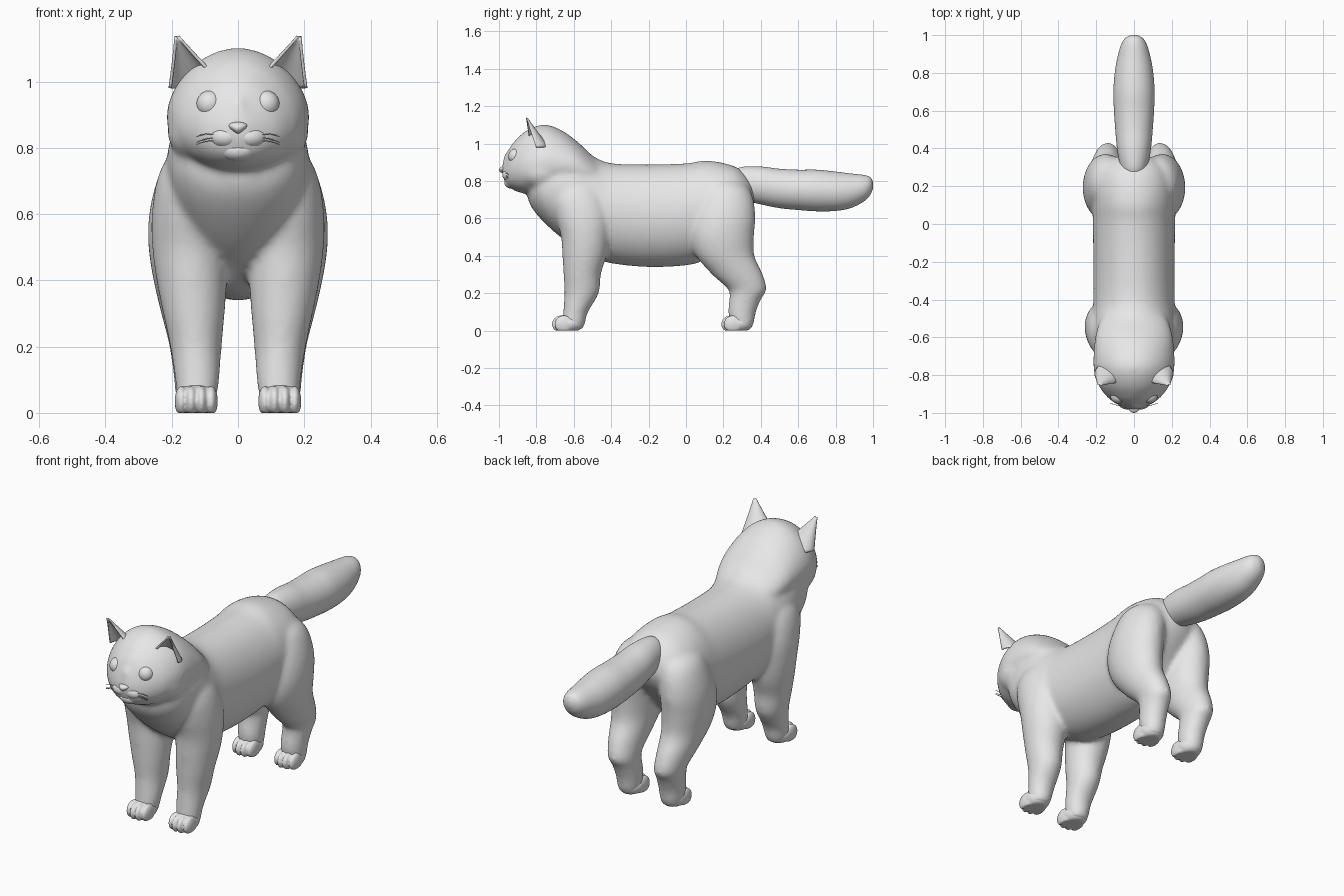
import bpy, bmesh, math
from mathutils import Vector, Matrix

if "Cube" in bpy.data.objects:
    bpy.data.objects.remove(bpy.data.objects["Cube"])

fur = bpy.data.materials.new("soft_grey")
fur.diffuse_color = (0.8, 0.8, 0.8, 1)
fur.use_nodes = True
fur.node_tree.nodes["Principled BSDF"].inputs["Base Color"].default_value = fur.diffuse_color


def finish(bm, name):
    """Turn a bmesh into a smooth shaded object."""
    bmesh.ops.recalc_face_normals(bm, faces=bm.faces[:])
    for f in bm.faces:
        f.smooth = True
    me = bpy.data.meshes.new(name)
    bm.to_mesh(me)
    bm.free()
    me.materials.append(fur)
    ob = bpy.data.objects.new(name, me)
    bpy.context.collection.objects.link(ob)
    return ob


def fuse(ob, voxel, rounds):
    """Melt overlapping solids into one soft skin."""
    re = ob.modifiers.new("fuse", 'REMESH')
    re.mode = 'VOXEL'
    re.voxel_size = voxel
    re.use_smooth_shade = True
    sm = ob.modifiers.new("soften", 'SMOOTH')
    sm.factor = .5
    sm.iterations = rounds


def spline(rows, steps=8):
    """Smoothly interpolate rows of numbers."""
    out = []
    for i in range(len(rows) - 1):
        p0, p1 = rows[max(i - 1, 0)], rows[i]
        p2, p3 = rows[i + 1], rows[min(i + 2, len(rows) - 1)]
        for k in range(steps):
            t = k / steps
            out.append([0.5 * (2 * b + (c - a) * t + (2 * a - 5 * b + 4 * c - d) * t * t
                               + (3 * b - a - 3 * c + d) * t ** 3)
                        for a, b, c, d in zip(p0, p1, p2, p3)])
    return out + [list(rows[-1])]


def skin(bm, rings):
    loops = [[bm.verts.new(p) for p in ring] for ring in rings]
    n = len(loops[0])
    for a, b in zip(loops, loops[1:]):
        for i in range(n):
            j = (i + 1) % n
            bm.faces.new((a[i], a[j], b[j], b[i]))
    bm.faces.new(loops[0])
    bm.faces.new(loops[-1][::-1])


ANGLES = [2 * math.pi * i / 72 for i in range(72)]


def loft_y(bm, rows, egg=0):
    """Rows: y, bottom z, top z, half width; egg narrows the top."""
    skin(bm, [[(w * math.cos(a) * (1 - egg * math.sin(a)), y,
                (lo + hi) / 2 + (hi - lo) / 2 * math.sin(a)) for a in ANGLES]
              for y, lo, hi, w in spline(rows)])


def loft_z(bm, rows, s):
    """Rows: z, x, y, x radius, y radius; s picks the side."""
    skin(bm, [[(s * (x + (rx + .003) * math.cos(a)), y + (ry + .003) * math.sin(a), z) for a in ANGLES]
              for z, x, y, rx, ry in spline(rows)])


def ball(bm, c, r, flat=False):
    m = Matrix.Translation(c) @ Matrix.Diagonal((*r, 1))
    res = bmesh.ops.create_uvsphere(bm, u_segments=32, v_segments=20, radius=1, matrix=m)
    if flat:  # flat sole on the ground
        for v in res["verts"]:
            v.co.z = max(v.co.z, 0)


TORSO = [(-.845, .70, .80, .06), (-.82, .65, .88, .14), (-.77, .59, .95, .19),
         (-.69, .515, 1.0, .21), (-.6, .45, 1.0, .217), (-.5, .395, .935, .217),
         (-.4, .36, .895, .215), (-.2, .34, .888, .215), (0, .349, .894, .218),
         (.1, .378, .909, .219), (.2, .45, .896, .213), (.28, .55, .868, .18),
         (.34, .63, .81, .12), (.37, .69, .75, .04)]
HEAD = [(-.982, .83, .89, .03), (-.962, .78, .935, .075), (-.935, .758, .99, .12),
        (-.9, .742, 1.03, .155), (-.86, .732, 1.065, .183), (-.8, .73, 1.094, .206),
        (-.74, .735, 1.1, .213), (-.66, .75, 1.068, .21), (-.58, .76, 1.01, .2),
        (-.5, .76, .935, .17), (-.42, .76, .88, .1)]
FRONT_LEG = [(.005, .125, -.60, .045, .045), (.04, .125, -.60, .056, .058), (.1, .123, -.59, .064, .064),
             (.2, .127, -.558, .075, .089), (.3, .133, -.555, .09, .097), (.4, .14, -.543, .103, .115),
             (.5, .148, -.54, .108, .125), (.6, .153, -.55, .104, .14), (.7, .142, -.57, .1, .14),
             (.77, .125, -.58, .085, .11), (.82, .11, -.58, .04, .05)]
HIND_LEG = [(.005, .128, .30, .045, .045), (.04, .128, .30, .056, .06), (.1, .128, .30, .062, .072),
            (.17, .133, .317, .066, .083), (.22, .138, .328, .07, .1), (.3, .145, .275, .084, .133),
            (.4, .15, .21, .102, .153), (.5, .153, .192, .114, .168), (.6, .15, .2, .115, .168),
            (.7, .133, .21, .109, .148), (.77, .115, .21, .092, .115), (.82, .1, .2, .04, .05)]

# body, head and legs
bm = bmesh.new()
loft_y(bm, TORSO)
loft_y(bm, HEAD, .14)
ball(bm, (0, -.94, .905), (.032, .04, .06))                # nose bridge
for s in (-1, 1):
    loft_z(bm, FRONT_LEG, s)
    loft_z(bm, HIND_LEG, s)
    ball(bm, (s * .113, -.765, .848), (.1, .125, .095))    # cheek
fuse(finish(bm, "body"), .01, 22)

# tail
bm = bmesh.new()
loft_y(bm, [(.24, .72, .85, .05), (.3, .70, .875, .072), (.4, .675, .877, .09), (.5, .655, .865, .099),
            (.6, .645, .86, .106), (.7, .638, .86, .109), (.8, .64, .85, .102), (.88, .655, .84, .088),
            (.95, .69, .832, .068), (.985, .725, .82, .045), (1.0, .76, .795, .015)])
finish(bm, "tail")

# paws, each with four soft toes
for name, y in (("front", -.625), ("hind", .28)):
    for s, side in ((-1, "left"), (1, "right")):
        bm = bmesh.new()
        ball(bm, (s * .126, y, .038), (.064, .076, .05), True)
        for i, dx in enumerate((-.045, -.0155, .0155, .045)):
            back = .014 if i in (0, 3) else 0
            ball(bm, (s * .126 + dx, y - .042 + back, .035), (.02, .05, .046), True)
        fuse(finish(bm, name + "_paw_" + side), .005, 4)

# muzzle pads, chin and nose melted together
bm = bmesh.new()
for s in (-1, 1):
    ball(bm, (s * .036, -.937, .832), (.052, .045, .036))
ball(bm, (0, -.93, .792), (.055, .042, .034))
fuse(finish(bm, "muzzle"), .004, 4)
bm = bmesh.new()
ball(bm, (0, -.975, .86), (.025, .025, .018))
for v in bm.verts:  # taper the nose downwards
    v.co.x *= 1 + (v.co.z - .86) / .03
finish(bm, "nose")

for s, side in ((-1, "left"), (1, "right")):
    bm = bmesh.new()
    ball(bm, (s * .085, -.91, .932), (.04, .04, .041))
    finish(bm, side + "_eye")

    # ear: open cupped shell, hollow towards the front, flaring into the head
    bm = bmesh.new()
    base, tip = Vector((.120, -.80, .98)), Vector((.184, -.853, 1.135))
    grid = []
    for i in range(13):
        t = i / 12
        c, r = base.lerp(tip, t), .082 * (1 - t) ** 1.05 + .004
        row = []
        for k in range(21):
            a = math.radians(-105 + 210 * k / 20)
            p = Matrix.Rotation(math.radians(10), 3, 'Z') @ Vector((r * math.sin(a), .75 * r * math.cos(a), 0))
            row.append(bm.verts.new((s * (c.x + p.x), c.y + p.y, c.z)))
        grid.append(row)
    for a, b in zip(grid, grid[1:]):
        for k in range(20):
            bm.faces.new((a[k], a[k + 1], b[k + 1], b[k]))
    ear = finish(bm, side + "_ear")
    so = ear.modifiers.new("thickness", 'SOLIDIFY')
    so.thickness = .009
    so.offset = 0

    # whiskers
    cu = bpy.data.curves.new(side + "_whiskers", 'CURVE')
    cu.dimensions = '3D'
    cu.bevel_depth = .0016
    cu.bevel_resolution = 1
    cu.materials.append(fur)
    for z, dz in ((.838, -.004), (.828, -.012), (.818, -.008)):
        sp = cu.splines.new('POLY')
        sp.points.add(6)
        for k, pt in enumerate(sp.points):
            t = k / 6
            pt.co = (s * (.055 + .07 * t), -.968 + .018 * t, z + dz * t + .024 * t * (1 - t), 1)
    bpy.context.collection.objects.link(bpy.data.objects.new(side + "_whiskers", cu))
